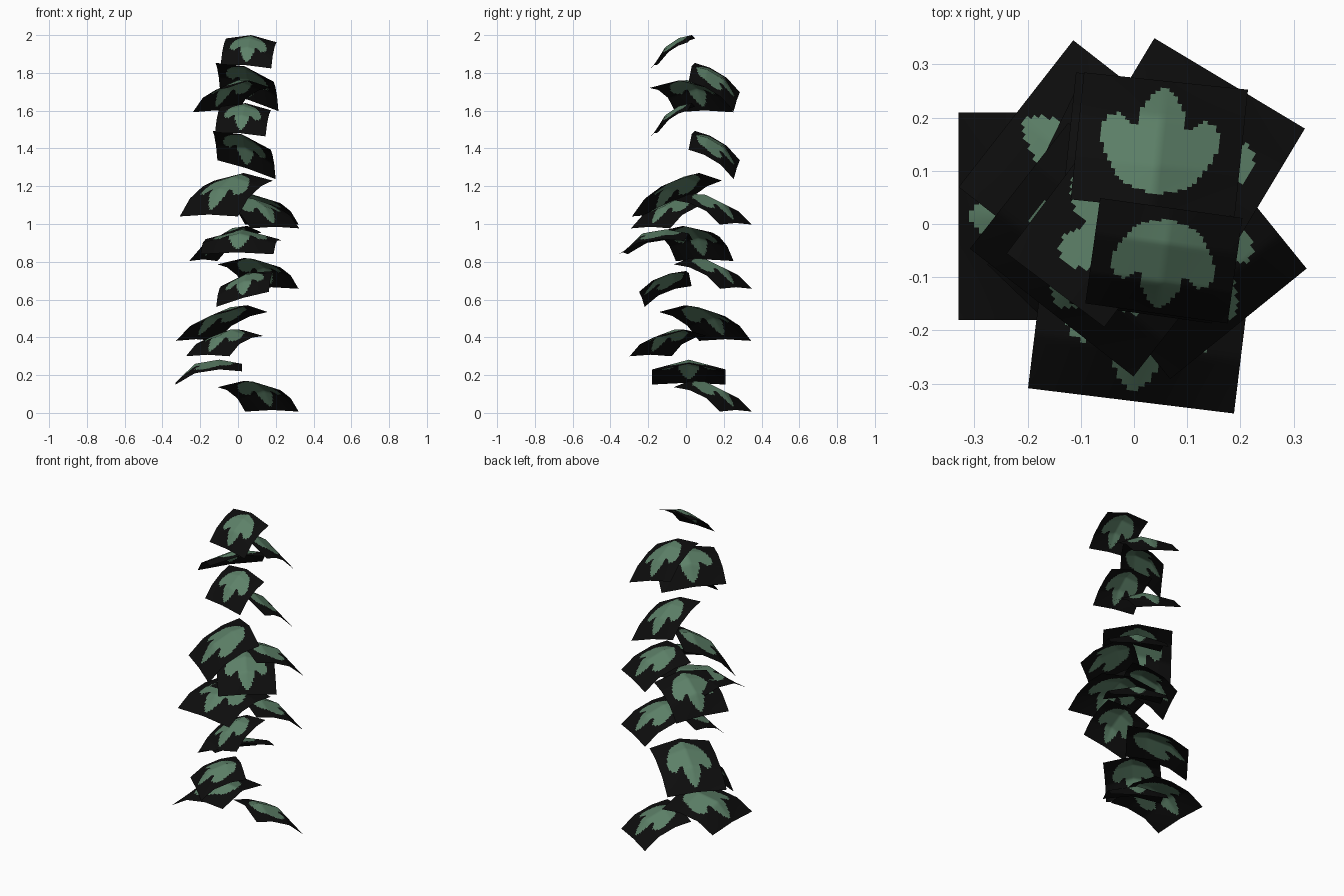
import bpy, bmesh, math

if "Cube" in bpy.data.objects:
    bpy.data.objects.remove(bpy.data.objects["Cube"])

def material(name, rgb):
    m = bpy.data.materials.new(name)
    m.diffuse_color = (*rgb, 1)
    m.use_nodes = True
    m.node_tree.nodes["Principled BSDF"].inputs["Base Color"].default_value = m.diffuse_color
    return m

BLACK = material("card_black", (0.004, 0.004, 0.004))
GREEN = material("leaf_green", (0.11, 0.22, 0.14))

# Bent card: height of the centre ridge and of the side edges along its length
STEPS = (0.0, 0.34, 0.71, 1.0)
RIDGE = (0.0, 0.022, 0.0, -0.10)
SIDES = (-0.04, -0.03, -0.05, -0.11)

# Half outline of the lobed leaf (across, along); mirrored by using |u|
LOBES = [(0, .12), (.12, .13), (.24, .23), (.33, .40), (.37, .57), (.32, .70),
         (.25, .72), (.19, .63), (.15, .64), (.14, .76), (.08, .88), (0, .97)]
N = 36

def lerp(table, t):
    for i in range(3):
        if t <= STEPS[i + 1] or i == 2:
            f = (t - STEPS[i]) / (STEPS[i + 1] - STEPS[i])
            return table[i] + (table[i + 1] - table[i]) * f

def in_leaf(u, t):
    u, inside = abs(u), False
    for (x0, y0), (x1, y1) in zip(LOBES, LOBES[1:] + LOBES[:1]):
        if (y0 > t) != (y1 > t) and u < x0 + (t - y0) / (y1 - y0) * (x1 - x0):
            inside = not inside
    return inside

def leaf_card(name, x, y, z, azimuth, width, length, drop, roll=0.0):
    a = math.radians(azimuth)
    dx, dy = math.cos(a), math.sin(a)
    s = width / 0.39
    bm = bmesh.new()
    grid = []
    for j in range(N + 1):
        t = j / N
        r, e = lerp(RIDGE, t), lerp(SIDES, t)
        row = []
        for i in range(N + 1):
            u = i / N - 0.5
            h = (r + (e - r) * abs(u) * 2) * s - drop * t - roll * u
            row.append(bm.verts.new((x + dx * t * length + dy * u * width,
                                     y + dy * t * length - dx * u * width, z + h)))
        grid.append(row)
    # green inside the lobed outline, black elsewhere
    for j in range(N):
        for i in range(N):
            f = bm.faces.new((grid[j][i], grid[j + 1][i], grid[j + 1][i + 1], grid[j][i + 1]))
            f.material_index = int(in_leaf((i + .5) / N - .5, (j + .5) / N))
            f.smooth = True
    bm.normal_update()
    if sum(f.normal.z for f in bm.faces) < 0:
        bmesh.ops.reverse_faces(bm, faces=bm.faces[:])
    me = bpy.data.meshes.new(name)
    bm.to_mesh(me)
    bm.free()
    me.materials.append(BLACK)
    me.materials.append(GREEN)
    bpy.context.collection.objects.link(bpy.data.objects.new(name, me))

# Leaves up the stem: base x, y, z, azimuth, width, length, drop, roll
LEAVES = [
    (.02, .015, .26, 180, .39, .35, 0),
    (.02, .0, .44, 226, .32, .26, .05),
    (.05, -.005, .57, 142, .35, .345, .09),
    (.05, .015, .74, 264, .28, .25, .06, .08),
    (.037, .015, .95, 263, .39, .35, 0),
    (.05, -.015, .99, 154, .34, .26, .09),
    (.02, .03, 1.14, -51, .33, .28, .07),
    (.03, .07, 1.27, 232, .39, .30, .12),
    (.06, -.04, 1.76, 143, .385, .23, .06),
]
# Repeated whorls
LEAVES += [(.033, .02, .17 + dz, 59, .33, .285, .07) for dz in (0, .65, .99)]
LEAVES += [(.02 + dx, .03, 1.475 + dz, 84, .31, .24, .10, .10) for dx, dz in ((0, 0), (.015, .36))]
LEAVES += [(.07 + dx, .03, 2.0 + dz, 262, .27, .20, .09, -.02) for dx, dz in ((0, 0), (-.03, -.36))]

for k, p in enumerate(LEAVES):
    leaf_card(f"leaf_{k + 1:02d}", *p)
